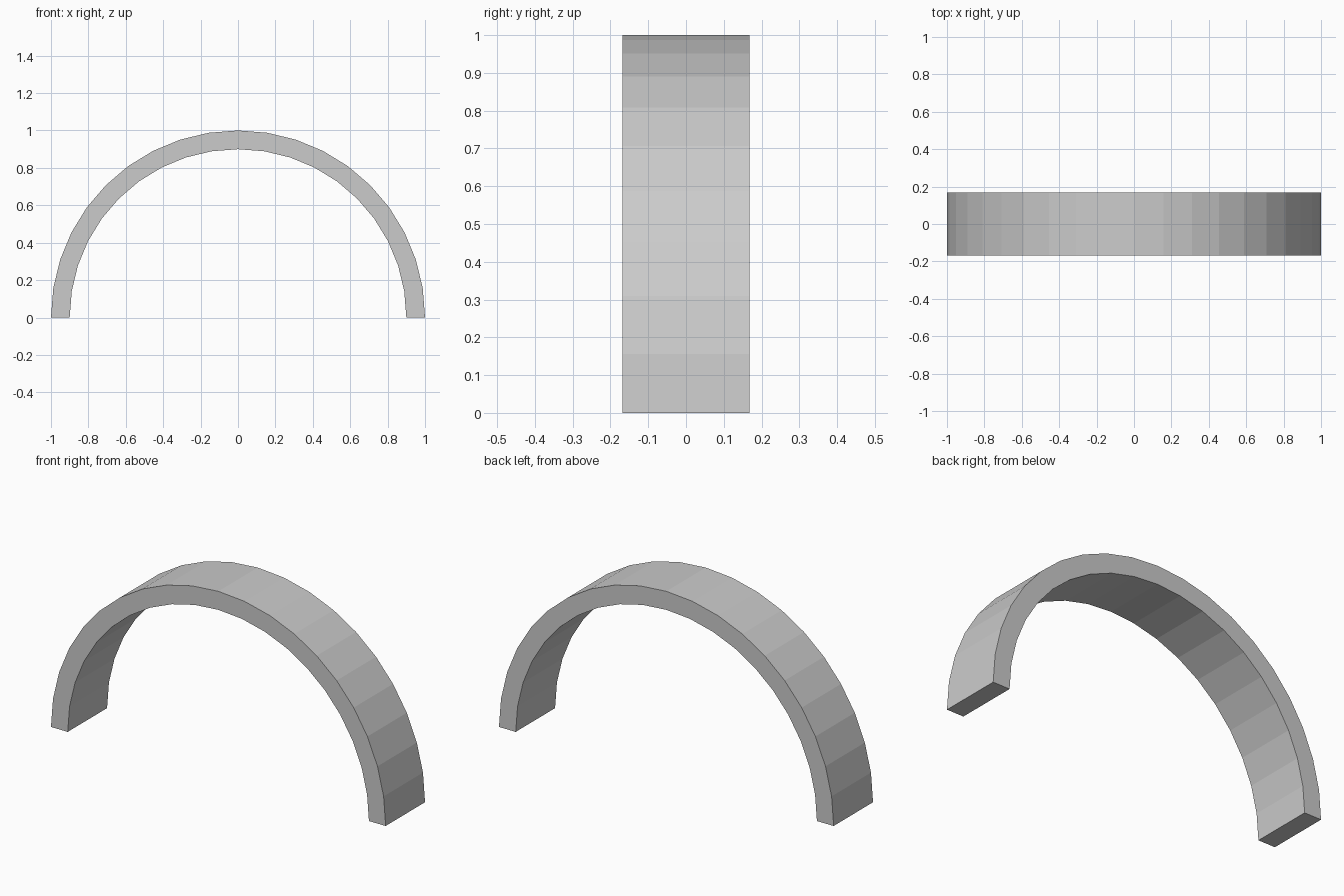
import bpy, bmesh
from math import pi, cos, sin

if "Cube" in bpy.data.objects:
    bpy.data.objects.remove(bpy.data.objects["Cube"])

SEGMENTS = 20
OUTER, INNER = 1.0, 0.9
HALF_DEPTH = 0.168

bm = bmesh.new()

# Rectangular cross-sections swept along the half circle
rings = []
for i in range(SEGMENTS + 1):
    a = pi * i / SEGMENTS
    section = [(OUTER, -HALF_DEPTH), (OUTER, HALF_DEPTH),
               (INNER, HALF_DEPTH), (INNER, -HALF_DEPTH)]
    rings.append([bm.verts.new((r * cos(a), y, r * sin(a))) for r, y in section])

# Walls between neighbouring sections
for r0, r1 in zip(rings, rings[1:]):
    for k in range(4):
        n = (k + 1) % 4
        bm.faces.new((r0[k], r0[n], r1[n], r1[k]))

# Flat feet
bm.faces.new(rings[0])
bm.faces.new(rings[-1])
bmesh.ops.recalc_face_normals(bm, faces=bm.faces)

mesh = bpy.data.meshes.new("arch")
bm.to_mesh(mesh)
bm.free()
arch = bpy.data.objects.new("arch", mesh)
bpy.context.collection.objects.link(arch)
